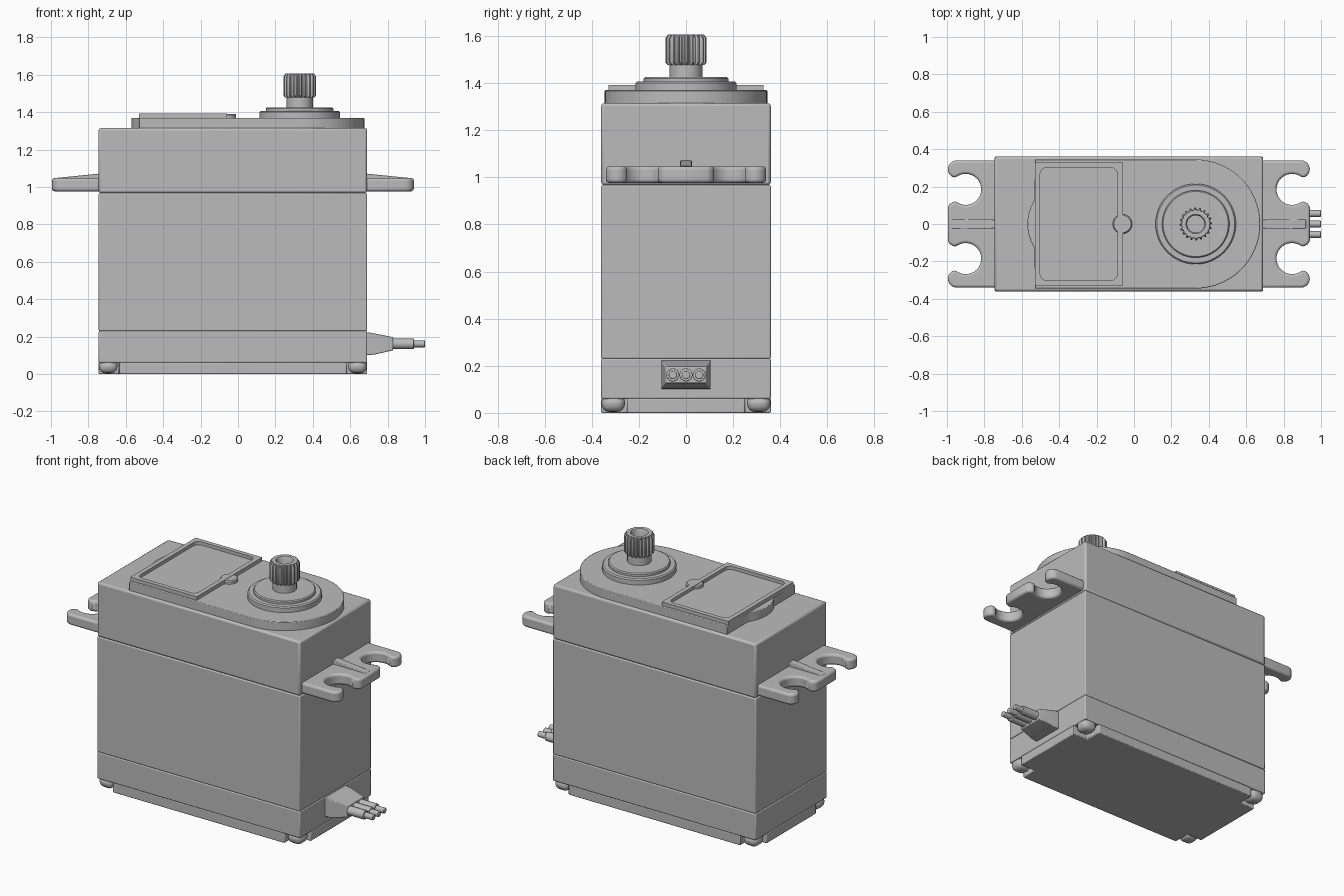
import bpy, bmesh, math
from mathutils import Vector

cube = bpy.data.objects.get("Cube")
if cube:
    bpy.data.objects.remove(cube, do_unlink=True)

grey = bpy.data.materials.new("plain grey")
grey.use_nodes = True
COLOUR = (0.5, 0.5, 0.5, 1)
grey.diffuse_color = COLOUR
grey.node_tree.nodes["Principled BSDF"].inputs["Base Color"].default_value = COLOUR


def finish(name, bm, bevel=0.0, segments=2):
    bmesh.ops.recalc_face_normals(bm, faces=bm.faces)
    mesh = bpy.data.meshes.new(name)
    bm.to_mesh(mesh)
    bm.free()
    mesh.materials.append(grey)
    obj = bpy.data.objects.new(name, mesh)
    bpy.context.collection.objects.link(obj)
    bpy.ops.object.select_all(action="DESELECT")
    obj.select_set(True)
    bpy.context.view_layer.objects.active = obj
    bpy.ops.object.shade_smooth_by_angle(angle=math.radians(35))
    if bevel:
        mod = obj.modifiers.new("Bevel", "BEVEL")
        mod.width, mod.segments = bevel, segments
        mod.limit_method, mod.angle_limit = "ANGLE", math.radians(40)
    return obj


def loft(name, rings, bevel=0.0, segments=2):
    """Skin matching rings of points and cap both ends."""
    bm = bmesh.new()
    loops = [[bm.verts.new(p) for p in ring] for ring in rings]
    for a, b in zip(loops, loops[1:]):
        for i in range(len(a)):
            j = (i + 1) % len(a)
            bm.faces.new((a[i], a[j], b[j], b[i]))
    bm.faces.new(loops[0])
    bm.faces.new(loops[-1])
    return finish(name, bm, bevel, segments)


def prism(name, outline, z0, z1, bevel=0.0, segments=2):
    return loft(name, [[(x, y, z) for x, y in outline] for z in (z0, z1)], bevel, segments)


def box(name, x0, x1, y0, y1, z0, z1, bevel=0.0, segments=2):
    return prism(name, [(x0, y0), (x1, y0), (x1, y1), (x0, y1)], z0, z1, bevel, segments)


def arc(cx, cy, r, a0, a1, n):
    angles = [math.radians(a0 + (a1 - a0) * i / n) for i in range(n + 1)]
    return [(cx + r * math.cos(a), cy + r * math.sin(a)) for a in angles]


def turned(name, x, y, profile, n=48):
    """Stack of circles about a vertical axis, given as (radius, height)."""
    return loft(name, [[(px, py, z) for px, py in arc(x, y, r, 0, 360, n)[:-1]]
                       for r, z in profile])


def rod(name, y, z, r, x0, x1):
    return loft(name, [[(x, py, pz) for py, pz in arc(y, z, r, 0, 360, 16)[:-1]]
                       for x in (x0, x1)], 0.004)


LEFT, RIGHT, HALF = 0.69, -0.745, 0.36
SHAFT = 0.33

# Case sections, separated by fine seams
box("middle_case", RIGHT, LEFT, -HALF, HALF, 0.23, 0.967, 0.006)
box("upper_case", RIGHT, LEFT, -HALF, HALF, 0.967, 1.315, 0.012)
box("lower_case", RIGHT, LEFT, -HALF, HALF, 0.06, 0.23, 0.006)

# Base with a notch at each corner, and rounded corner feet
N = 0.11
quarter = [(LEFT - N, HALF), (LEFT - N, HALF - N), (LEFT, HALF - N)]
mid = (LEFT + RIGHT) / 2
flip = [(2 * mid - x, y) for x, y in reversed(quarter)]
top_half = list(reversed(quarter)) + list(reversed(flip))
prism("base", top_half + [(x, -y) for x, y in reversed(top_half)], 0, 0.062, 0.005)
for sx in (-1, 1):
    for sy in (-1, 1):
        cx = mid + sx * ((LEFT - RIGHT) / 2 - 0.051)
        cy = sy * (HALF - 0.051)
        box("corner_foot", cx - 0.05, cx + 0.05, cy - 0.05, cy + 0.05,
            0.004, 0.08, 0.035, 4)

# Raised top plate: round at the shaft end, small bulge at the other
plate = arc(SHAFT, 0, 0.345, -90, 90, 40)
plate += [(-0.53, 0.345)] + arc(-0.33, 0, 0.24, 147, 213, 12) + [(-0.53, -0.345)]
prism("top_plate", plate, 1.31, 1.37, 0.004)

# Framed cover with a rounded recess
bm = bmesh.new()
bmesh.ops.create_cube(bm, size=1)
for v in bm.verts:
    v.co = Vector((-0.295 + 0.47 * v.co.x, 0.66 * v.co.y, 1.3755 + 0.035 * v.co.z))
bm.faces.ensure_lookup_table()
lid = max(bm.faces, key=lambda f: f.calc_center_median().z)
bmesh.ops.inset_region(bm, faces=[lid], thickness=0.04)
hole = bmesh.ops.extrude_discrete_faces(bm, faces=[lid])["faces"][0]
for v in hole.verts:
    v.co.z -= 0.021
upright = [e for v in hole.verts for e in v.link_edges
           if abs(e.verts[0].co.x - e.verts[1].co.x) < 1e-5
           and abs(e.verts[0].co.y - e.verts[1].co.y) < 1e-5]
bmesh.ops.bevel(bm, geom=upright, offset=0.035, segments=5, profile=0.5, affect="EDGES")
finish("cover_frame", bm)
turned("cover_tab", -0.062, 0, [(0.052, 1.36), (0.052, 1.385), (0.046, 1.391)], 24)

# Output bearing and shaft
turned("bearing_collar", SHAFT, 0, [(0.215, 1.36), (0.215, 1.4), (0.208, 1.407),
                                    (0.18, 1.407), (0.18, 1.42), (0.174, 1.426)], 64)
turned("shaft_neck", SHAFT, 0, [(0.07, 1.42), (0.07, 1.49)], 32)

# Splined head with a screw hole
TEETH = 20


def spline(root, tip, z):
    ring = []
    for i in range(TEETH * 4):
        r = tip if i % 4 in (0, 1) else root
        a = 2 * math.pi * i / (TEETH * 4)
        ring.append((SHAFT + r * math.cos(a), r * math.sin(a), z))
    return ring


loft("splined_head", [spline(0.07, 0.078, 1.478), spline(0.076, 0.088, 1.488),
                      spline(0.076, 0.088, 1.59), spline(0.074, 0.077, 1.606),
                      spline(0.052, 0.052, 1.606), spline(0.046, 0.046, 1.596),
                      spline(0.046, 0.046, 1.51)])

# Mounting ears, each with two open slots and a sloping centre rib
side = [(0.25, 0.09), (0.24, 0.108)]
side += arc(0.155, 0.185, 0.083, -48, -312, 28)
side += arc(0.203, 0.293, 0.047, -60, 90, 10) + [(-0.02, 0.34)]
ear = side + [(x, -y) for x, y in reversed(side)]
for label, s, edge in (("left", 1, LEFT), ("right", -1, RIGHT)):
    prism(label + "_ear", [(edge + s * x, y) for x, y in ear], 0.977, 1.047, 0.014, 3)
    rib = [(-0.01, 1.03), (0.23, 1.03), (0.23, 1.048), (-0.01, 1.072)]
    loft(label + "_ear_rib", [[(edge + s * x, y, z) for x, z in rib]
                              for y in (-0.025, 0.025)], 0.004)

# Cable boot and three stepped wires
boot = []
for x, w, z0, z1 in ((0.68, 0.105, 0.1, 0.225), (0.73, 0.103, 0.104, 0.217),
                     (0.83, 0.086, 0.127, 0.197)):
    boot.append([(x, -w, z0), (x, w, z0), (x, w, z1), (x, -w, z1)])
loft("cable_boot", boot, 0.004)
for y in (-0.056, 0, 0.056):
    rod("wire_sleeve", y, 0.161, 0.028, 0.82, 0.942)
    rod("wire", y, 0.161, 0.018, 0.93, 1.0)
